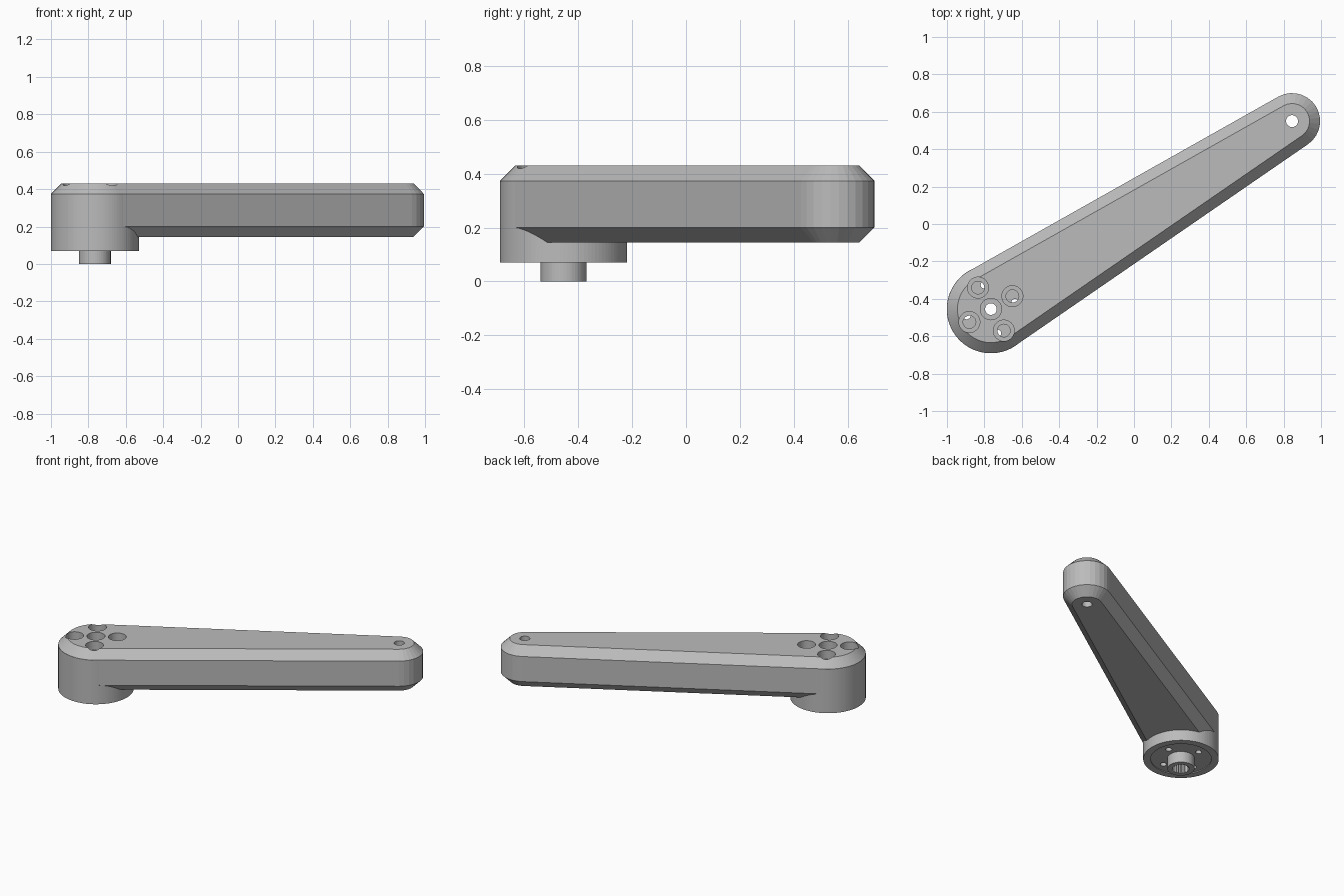
import bpy
import bmesh
from math import radians, pi, cos, sin, asin, atan2, hypot

cube = bpy.data.objects.get("Cube")
if cube:
    bpy.data.objects.remove(cube, do_unlink=True)

HUB, HUB_R = (-0.765, -0.455), 0.235
TIP, TIP_R = (0.845, 0.55), 0.15
BOTTOM, TOP, CHAMFER = 0.145, 0.43, 0.056

grey = bpy.data.materials.new("satin grey")
grey.use_nodes = True
colour = (0.5, 0.5, 0.5, 1)
grey.diffuse_color = colour
grey.node_tree.nodes["Principled BSDF"].inputs["Base Color"].default_value = colour


def loft(name, rings):
    """Closed solid through a list of (outline, height) rings."""
    bm = bmesh.new()
    loops = [[bm.verts.new((x, y, z)) for x, y in outline] for outline, z in rings]
    bm.faces.new(loops[0][::-1])
    bm.faces.new(loops[-1])
    for low, high in zip(loops, loops[1:]):
        for i in range(len(low)):
            j = (i + 1) % len(low)
            bm.faces.new((low[i], low[j], high[j], high[i]))
    mesh = bpy.data.meshes.new(name)
    bm.to_mesh(mesh)
    bm.free()
    mesh.materials.append(grey)
    obj = bpy.data.objects.new(name, mesh)
    bpy.context.collection.objects.link(obj)
    return obj


def arc(centre, radius, start, end, steps):
    return [(centre[0] + radius * cos(start + (end - start) * i / steps),
             centre[1] + radius * sin(start + (end - start) * i / steps))
            for i in range(steps + 1)]


def cylinder(name, centre, radius, low, high, sides=48):
    outline = arc(centre, radius, 0, 2 * pi, sides)[:-1]
    return loft(name, [(outline, low), (outline, high)])


def combine(target, tool, operation):
    """Apply a boolean and discard the tool."""
    tool.hide_render = True
    mod = target.modifiers.new("combine", "BOOLEAN")
    mod.operation, mod.solver, mod.object = operation, "EXACT", tool
    bpy.context.view_layer.objects.active = target
    bpy.ops.object.modifier_apply(modifier=mod.name)
    bpy.data.objects.remove(tool, do_unlink=True)


# Tapered arm outline: tangent lines around the hub and tip circles
dx, dy = TIP[0] - HUB[0], TIP[1] - HUB[1]
axis = atan2(dy, dx)
spread = pi / 2 - asin((HUB_R - TIP_R) / hypot(dx, dy))


def outline(inset):
    tip = arc(TIP, TIP_R - inset, axis - spread, axis + spread, 14)
    hub = arc(HUB, HUB_R - inset, axis + spread, axis + 2 * pi - spread, 48)
    return tip + hub


arm = loft("crank_arm", [
    (outline(CHAMFER), BOTTOM), (outline(0), BOTTOM + CHAMFER),
    (outline(0), TOP - CHAMFER), (outline(CHAMFER), TOP)])

# Hub with a shallow recess and the shaft boss beneath it
combine(arm, cylinder("hub", HUB, HUB_R + 0.001, 0.07, TOP - CHAMFER - 0.001, 96), "UNION")
combine(arm, cylinder("recess", HUB, 0.19, 0.05, 0.076, 64), "DIFFERENCE")
combine(arm, cylinder("shaft_boss", HUB, 0.085, 0, 0.2), "UNION")

# Toothed shaft socket, centre screw hole and tip hole
teeth = [(HUB[0] + r * cos(i * pi / 20), HUB[1] + r * sin(i * pi / 20))
         for i in range(40) for r in [0.056 if i % 2 else 0.049]]
combine(arm, loft("shaft_socket", [(teeth, -0.1), (teeth, 0.16)]), "DIFFERENCE")
combine(arm, cylinder("centre_hole", HUB, 0.031, -0.1, 0.6), "DIFFERENCE")
combine(arm, cylinder("centre_counterbore", HUB, 0.057, TOP - 0.06, 0.6), "DIFFERENCE")
combine(arm, cylinder("tip_hole", TIP, 0.032, -0.1, 0.6), "DIFFERENCE")

# Four counterbored screw holes, with narrower holes offset below
for k in range(4):
    angle = radians(31 + 90 * k)

    def spot(turn):
        a = angle - radians(turn)
        return HUB[0] + 0.134 * cos(a), HUB[1] + 0.134 * sin(a)

    combine(arm, cylinder("counterbore", spot(0), 0.056, TOP - 0.06, 0.6), "DIFFERENCE")
    combine(arm, cylinder("screw_hole", spot(0), 0.034, 0.25, 0.5), "DIFFERENCE")
    combine(arm, cylinder("lower_hole", spot(16), 0.02, -0.1, 0.27), "DIFFERENCE")
